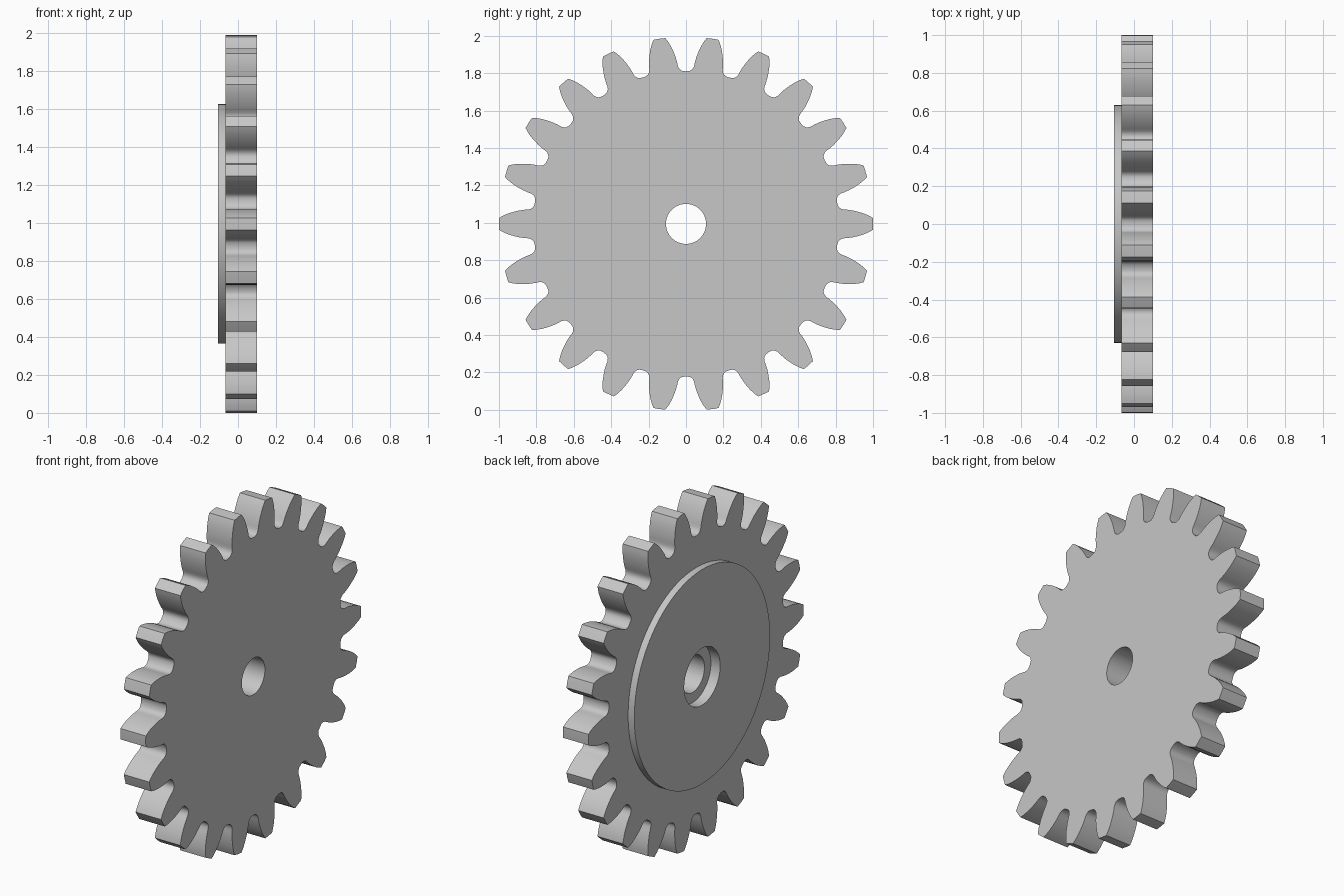
import bpy
import bmesh
from math import sin, cos, pi, radians

TEETH = 22
CENTRE_Z = 0.994

# Remove the default cube
cube = bpy.data.objects.get("Cube")
if cube:
    bpy.data.objects.remove(cube, do_unlink=True)

# Single grey material
GREY = (0.57, 0.57, 0.57, 1.0)
grey = bpy.data.materials.new("plain grey")
grey.use_nodes = True
grey.diffuse_color = GREY
grey.node_tree.nodes["Principled BSDF"].inputs["Base Color"].default_value = GREY


def circle(radius, steps=96):
    return [(radius * cos(2 * pi * i / steps), radius * sin(2 * pi * i / steps))
            for i in range(steps)]


def prism(name, outline, x0, x1):
    """Extrude a (y, z) outline along x around the gear axis."""
    bm = bmesh.new()
    face = bm.faces.new([bm.verts.new((x0, y, z)) for y, z in outline])
    grown = bmesh.ops.extrude_face_region(bm, geom=[face], use_keep_orig=True)
    moved = [v for v in grown["geom"] if isinstance(v, bmesh.types.BMVert)]
    bmesh.ops.translate(bm, verts=moved, vec=(x1 - x0, 0, 0))
    bmesh.ops.recalc_face_normals(bm, faces=bm.faces[:])
    mesh = bpy.data.meshes.new(name)
    bm.to_mesh(mesh)
    bm.free()
    mesh.materials.append(grey)
    obj = bpy.data.objects.new(name, mesh)
    obj.location.z = CENTRE_Z
    bpy.context.collection.objects.link(obj)
    return obj


def gear_outline():
    """Mirror half a tooth (radial, half width) and repeat it around."""
    half = [(0.999, 0.032), (0.978, 0.044), (0.95, 0.056), (0.92, 0.065),
            (0.89, 0.072), (0.86, 0.076), (0.842, 0.077), (0.829, 0.081),
            (0.819, 0.088), (0.812, 0.098)]
    tooth = [(r, -w) for r, w in reversed(half)] + [(1.0, 0.0)] + half
    points = []
    for i in range(TEETH):
        a = 2 * pi * i / TEETH
        points += [(r * cos(a) - w * sin(a), r * sin(a) + w * cos(a))
                   for r, w in tooth]
        valley = a + pi / TEETH
        points.append((0.816 * cos(valley), 0.816 * sin(valley)))
    return points


# Toothed wheel and the raised disc on its side
gear = prism("gear_wheel", gear_outline(), -0.065, 0.1)
disc = prism("raised_disc", circle(0.63, 128), -0.105, -0.065)

# Stepped shaft hole
bore = prism("bore_cutter", circle(0.107), -0.5, 0.5)
recess = prism("recess_cutter", circle(0.167), -0.5, -0.045)
bpy.context.view_layer.update()

for part, cutters in ((gear, (bore, recess)), (disc, (recess,))):
    bpy.ops.object.select_all(action="DESELECT")
    part.select_set(True)
    bpy.context.view_layer.objects.active = part
    for cutter in cutters:
        mod = part.modifiers.new("shaft_hole", "BOOLEAN")
        mod.operation = "DIFFERENCE"
        mod.solver = "EXACT"
        mod.object = cutter
        bpy.ops.object.modifier_apply(modifier=mod.name)
    bpy.ops.object.shade_smooth_by_angle(angle=radians(32))

for cutter in (bore, recess):
    bpy.data.objects.remove(cutter, do_unlink=True)
